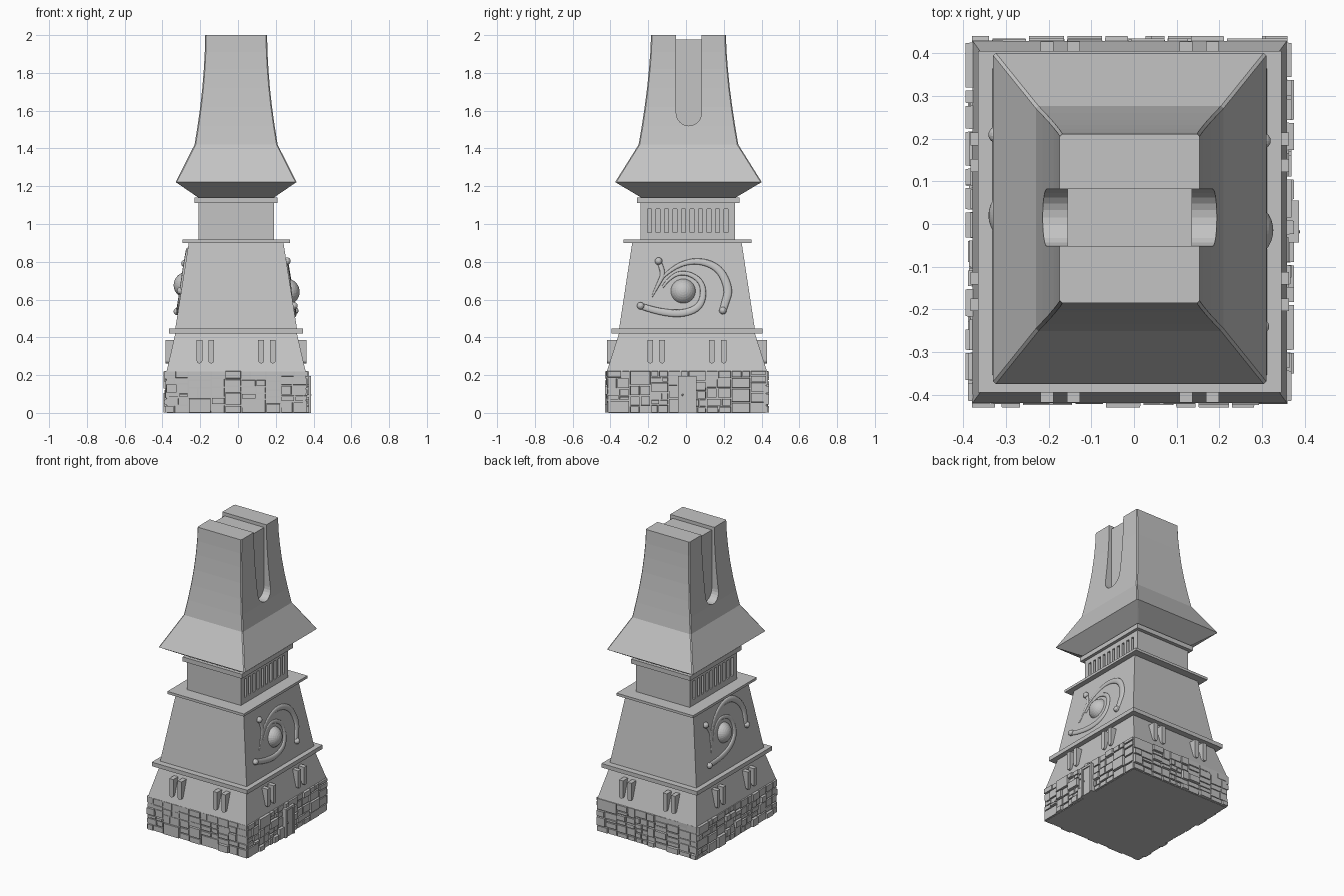
import bpy, bmesh, math, random
from mathutils import Matrix, Vector

random.seed(4)
if "Cube" in bpy.data.objects:
    bpy.data.objects.remove(bpy.data.objects["Cube"])

stone = bpy.data.materials.new("grey stone")
stone.use_nodes = True
GREY = (0.55, 0.55, 0.55, 1)
stone.diffuse_color = GREY
stone.node_tree.nodes["Principled BSDF"].inputs["Base Color"].default_value = GREY

CX, CY = -0.01, 0.005
HALF = {0: 0.415, 90: 0.365, 180: 0.415, 270: 0.365}   # core half depth per side


def finish(name, bm):
    bmesh.ops.recalc_face_normals(bm, faces=bm.faces)
    mesh = bpy.data.meshes.new(name)
    bm.to_mesh(mesh)
    bm.free()
    mesh.materials.append(stone)
    obj = bpy.data.objects.new(name, mesh)
    bpy.context.collection.objects.link(obj)
    return obj


def skin(bm, rings):
    """Bridge rings of points and cap both ends."""
    rows = [[bm.verts.new(p) for p in ring] for ring in rings]
    n = len(rows[0])
    for a, b in zip(rows, rows[1:]):
        for i in range(n):
            j = (i + 1) % n
            bm.faces.new((a[i], a[j], b[j], b[i]))
    bm.faces.new(rows[0])
    bm.faces.new(rows[-1])


def tower(name, sections, cy=CY, chamfer=0.0):
    """Rectangular loft through (z, half x, half y) sections."""
    rings = []
    for z, hx, hy in sections:
        ring = []
        for sx, sy in ((1, 1), (-1, 1), (-1, -1), (1, -1)):
            x, y = CX + sx * hx, cy + sy * hy
            if chamfer:
                pair = [(x, y - sy * chamfer, z), (x - sx * chamfer, y, z)]
                ring += pair if sx == sy else pair[::-1]
            else:
                ring.append((x, y, z))
        rings.append(ring)
    bm = bmesh.new()
    skin(bm, rings)
    return finish(name, bm)


def side(angle):
    """Frame of one side: x along the wall, -y outward, z up."""
    return Matrix.Translation((CX, CY, 0)) @ Matrix.Rotation(math.radians(angle), 4, 'Z')


def prism(bm, angle, outline, d0, d1, taper=0.0):
    """Extrude an outline of (u, z) outward from depth d0 to d1."""
    m = side(angle)
    cu = sum(p[0] for p in outline) / len(outline)
    cz = sum(p[1] for p in outline) / len(outline)
    shrink = lambda v, c: v - math.copysign(taper, v - c)
    skin(bm, [[m @ Vector((u, -d0, z)) for u, z in outline],
              [m @ Vector((u, -d1, z)) for u, z in outline] if not taper else
              [m @ Vector((shrink(u, cu), -d1, shrink(z, cz))) for u, z in outline]])


def rect(u0, u1, z0, z1):
    return [(u0, z0), (u1, z0), (u1, z1), (u0, z1)]


def tongue(u, r, z0, z1, steps=8):
    """Upright strip with a round lower end."""
    arc = [math.pi + math.pi * i / steps for i in range(steps + 1)]
    return [(u + r * math.cos(a), z0 + r + r * math.sin(a)) for a in arc] + [(u + r, z1), (u - r, z1)]


def cut(obj, bm):
    cutter = finish("cutter", bm)
    cutter.hide_render = True
    mod = obj.modifiers.new("cut", 'BOOLEAN')
    mod.operation, mod.solver, mod.object = 'DIFFERENCE', 'EXACT', cutter
    bpy.context.view_layer.objects.active = obj
    bpy.ops.object.modifier_apply(modifier=mod.name)
    bpy.data.objects.remove(cutter)


# Stacked body
tower("base_core", [(0, 0.366, 0.416), (0.22, 0.368, 0.424), (0.42, 0.322, 0.36)])
tower("lower_ledge", [(0.42, 0.355, 0.4), (0.447, 0.355, 0.4)])
tower("middle_body", [(0.44, 0.323, 0.36), (0.905, 0.25, 0.289)])
tower("upper_ledge", [(0.9, 0.285, 0.338), (0.917, 0.285, 0.338)], 0.008)
neck = tower("neck", [(0.91, 0.2, 0.25), (1.12, 0.2, 0.25)], 0.01)
tower("neck_cap", [(1.11, 0.22, 0.272), (1.14, 0.22, 0.272)], 0.012)

# Vertical vents in two sides of the neck
vents = bmesh.new()
for angle in (90, 270):
    for i in range(10):
        u = -0.203 + i * 0.045 + (0.005 if angle == 90 else -0.005)
        prism(vents, angle, rect(u - 0.011, u + 0.011, 0.955, 1.08), 0.165, 0.25)
cut(neck, vents)

# Flared roof with a concave spire
roof = tower("roof", [(1.14, 0.2, 0.25), (1.222, 0.32, 0.388), (1.42, 0.22, 0.264),
                      (1.52, 0.204, 0.247), (1.62, 0.19, 0.232), (1.72, 0.179, 0.219),
                      (1.82, 0.171, 0.209), (1.91, 0.166, 0.202), (2, 0.164, 0.198)],
             0.013, 0.006)
slots = bmesh.new()
for angle, u in ((90, 0.01), (270, -0.01)):
    prism(slots, angle, tongue(u, 0.067, 1.52, 2.1, 12), 0.146, 0.4)
cut(roof, slots)
notch = bmesh.new()
prism(notch, 90, rect(-0.057, 0.077, 1.978, 2.1), -0.4, 0.4)
cut(roof, notch)

# Round-ended brackets above the stonework
brackets = bmesh.new()
for angle, half in HALF.items():
    for u in (-0.194, -0.132, 0.132, 0.194):
        prism(brackets, angle, tongue(u, 0.015, 0.262, 0.385), half - 0.07, half + 0.008)
finish("brackets", brackets)


# Irregular stone courses
def split(u0, u1, z0, z1, out):
    w, h = u1 - u0, z1 - z0
    if w > 0.15 or (w > 0.09 and w > h * 1.9):
        c = u0 + w * random.uniform(0.35, 0.65)
        split(u0, c, z0, z1, out)
        split(c, u1, z0, z1, out)
    elif h > 0.085 or (h > 0.06 and random.random() < 0.6):
        c = z0 + h * random.uniform(0.35, 0.65)
        split(u0, u1, z0, c, out)
        split(u0, u1, c, z1, out)
    else:
        out.append((u0, u1, z0, z1))


for angle, half in HALF.items():
    width = HALF[(angle + 90) % 360] + 0.008
    stones = []
    split(-width, width, 0, 0.225, stones)
    wall = bmesh.new()
    for u0, u1, z0, z1 in stones:
        out = random.choice((0.008, 0.01, 0.012, 0.014, 0.02))
        prism(wall, angle, rect(u0 + 0.002, u1 - 0.002, z0 + 0.001, z1 - 0.003),
              half - 0.01, half + out, 0.002)
    finish("stone_wall", wall)

# Door on the left side
door = bmesh.new()
for outline, depth in ((rect(-0.048, -0.032, 0, 0.195), 0.397), (rect(0.034, 0.05, 0, 0.195), 0.397),
                       (rect(-0.048, 0.05, 0.18, 0.195), 0.397), (rect(-0.033, 0.035, 0, 0.185), 0.39)):
    prism(door, 90, outline, 0.36, depth)
bmesh.ops.create_icosphere(door, subdivisions=1, radius=0.006,
                           matrix=side(90) @ Matrix.Translation((-0.023, -0.394, 0.095)))
finish("door", door)

# Orb and swirling relief on two sides: points are (u, v, radius)
ARMS = [
    [(-0.13, 0.05, 0.3), (-0.07, 0.12, 0.5), (0.06, 0.17, 0.8), (0.19, 0.13, 1),
     (0.245, 0.01, 1.1), (0.22, -0.07, 1), (0.21, -0.105, 0.9)],
    [(-0.225, -0.08, 0.8), (-0.14, -0.11, 0.9), (0, -0.125, 1), (0.1, -0.08, 0.9),
     (0.11, 0.04, 0.7), (0.03, 0.1, 0.6), (-0.06, 0.09, 0.5), (-0.11, 0.02, 0.3)],
    [(-0.13, 0.16, 0.6), (-0.1, 0.1, 0.7), (-0.13, 0.04, 0.5), (-0.165, -0.03, 0.2)],
]
for angle, u, z, turn in ((90, -0.02, 0.645, 0), (270, -0.015, 0.68, 18)):
    depth = 0.323 - 0.16 * (z - 0.445)
    frame = (side(angle) @ Matrix.Translation((u, -depth, z))
             @ Matrix.Rotation(math.radians(81), 4, 'X')
             @ Matrix.Rotation(math.radians(turn), 4, 'Z'))
    for arm in ARMS:
        curve = bpy.data.curves.new("swirl", 'CURVE')
        curve.dimensions = '3D'
        curve.bevel_depth, curve.bevel_resolution, curve.resolution_u = 0.02, 2, 6
        curve.use_fill_caps = True
        spline = curve.splines.new('NURBS')
        spline.points.add(len(arm) - 1)
        for p, (a, b, r) in zip(spline.points, arm):
            p.co, p.radius = (a, b, 0, 1), r
        spline.order_u, spline.use_endpoint_u = 3, True
        curve.materials.append(stone)
        swirl = bpy.data.objects.new("swirl_arm", curve)
        bpy.context.collection.objects.link(swirl)
        swirl.matrix_world = frame @ Matrix.Diagonal((1, 1, 0.5, 1))
    orbs = bmesh.new()
    bmesh.ops.create_uvsphere(orbs, u_segments=24, v_segments=16, radius=0.07,
                              matrix=frame @ Matrix.Translation((0, 0, -0.025)))
    for arm, end in zip(ARMS, (-1, 0, 0)):
        a, b, _ = arm[end]
        bmesh.ops.create_uvsphere(orbs, u_segments=12, v_segments=8, radius=0.02,
                                  matrix=frame @ Matrix.Translation((a, b, 0.003)))
    finish("orbs", orbs)
